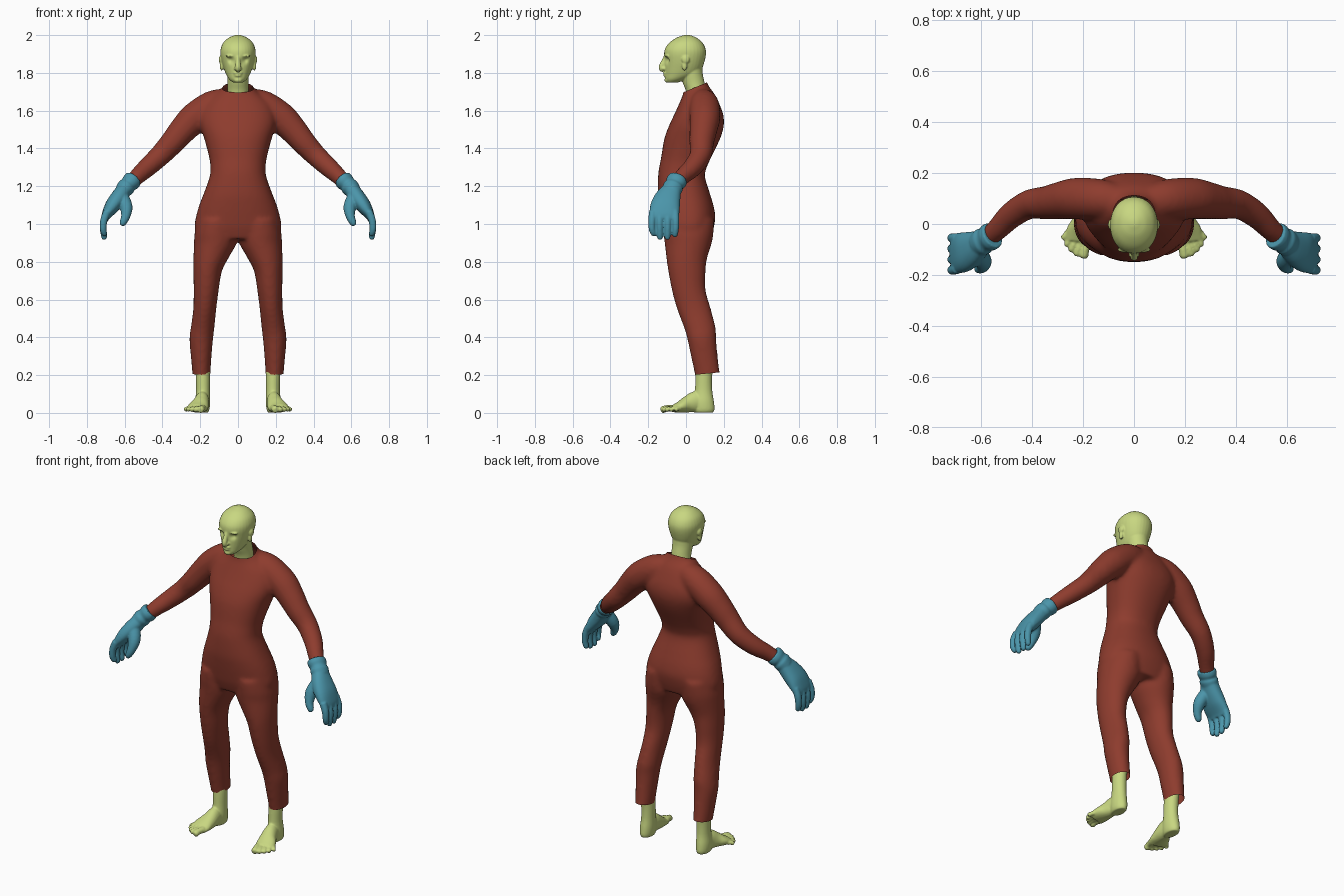
import bpy, bmesh, math
from mathutils import Vector

X, Y = Vector((1, 0, 0)), Vector((0, 1, 0))


def smooth_rows(rows, steps=4):
    """Catmull-Rom interpolation of section rows."""
    rows = [tuple(r) for r in rows]
    p = [rows[0]] + rows + [rows[-1]]
    out = []
    for i in range(1, len(p) - 2):
        for k in range(steps):
            t = k / steps
            out.append(tuple(
                0.5 * (2 * b + (c - a) * t + (2 * a - 5 * b + 4 * c - d) * t * t
                       + (3 * b - a - 3 * c + d) * t ** 3)
                for a, b, c, d in zip(p[i - 1], p[i], p[i + 1], p[i + 2])))
    return out + [rows[-1]]


def loft(bm, rows, side=1, ref=None, e=2.0, n=32):
    """Closed loft of (x, y, z, ra, rb) sections; horizontal unless ref is given."""
    rows = smooth_rows(rows)
    cs = [Vector(r[:3]) for r in rows]
    rings = []
    for i, r in enumerate(rows):
        u, v = X, Y
        if ref:
            t = (cs[min(i + 1, len(cs) - 1)] - cs[max(i - 1, 0)]).normalized()
            u = (ref - t * ref.dot(t)).normalized()
            v = t.cross(u)
        ring = []
        for k in range(n):
            a = 2 * math.pi * k / n
            c, s = math.cos(a), math.sin(a)
            q = (cs[i] + u * r[3] * math.copysign(abs(c) ** (2 / e), c)
                 + v * r[4] * math.copysign(abs(s) ** (2 / e), s))
            ring.append(bm.verts.new((q.x * side, q.y, q.z)))
        rings.append(ring)
    for a, b in zip(rings, rings[1:]):
        for k in range(n):
            bm.faces.new((a[k], a[(k + 1) % n], b[(k + 1) % n], b[k]))
    bm.faces.new(rings[0][::-1])
    bm.faces.new(rings[-1])


def span(rows, x=0):
    """(z, half width, front y, back y) -> loft rows."""
    return [(x, (f + b) / 2, z, w, (b - f) / 2) for z, w, f, b in rows]


def tube(bm, rows, side=1, ref=Y):
    """Round limb through (x, y, z, radius) rows."""
    loft(bm, [(*r, r[3]) for r in rows], side, ref, n=20)


def blob(bm, c, r):
    """Ellipsoid."""
    res = bmesh.ops.create_uvsphere(bm, u_segments=20, v_segments=12, radius=1)
    for v in res["verts"]:
        v.co = Vector([c[i] + v.co[i] * r[i] for i in range(3)])


def finish(name, bm, color, voxel, iterations, cuts=(), dents=()):
    """Fuse the lofts into one smooth skin, then trim and dent it."""
    bmesh.ops.recalc_face_normals(bm, faces=bm.faces)
    me = bpy.data.meshes.new(name)
    bm.to_mesh(me)
    bm.free()
    ob = bpy.data.objects.new(name, me)
    bpy.context.collection.objects.link(ob)
    m = ob.modifiers.new("fuse", "REMESH")
    m.mode = "VOXEL"
    m.voxel_size = voxel
    m = ob.modifiers.new("soften", "SMOOTH")
    m.factor = 0.5
    m.iterations = iterations
    dg = bpy.context.evaluated_depsgraph_get()
    skin = bpy.data.meshes.new_from_object(ob.evaluated_get(dg))
    ob.modifiers.clear()
    ob.data = skin
    bm = bmesh.new()
    bm.from_mesh(skin)
    for co, no in cuts:
        bmesh.ops.bisect_plane(bm, geom=bm.verts[:] + bm.edges[:] + bm.faces[:],
                               plane_co=co, plane_no=no, clear_outer=True)
    for v in bm.verts:
        for c, size, depth in dents:
            v.co.y += depth * math.exp(-(v.co - Vector(c)).length_squared / size ** 2)
        v.co.z = max(v.co.z, 0)
    for f in bm.faces:
        f.smooth = True
    bm.to_mesh(skin)
    bm.free()
    mat = bpy.data.materials.new(name + "_colour")
    mat.diffuse_color = (*color, 1)
    skin.materials.clear()
    skin.materials.append(mat)


RED, GREEN, BLUE = (0.27, 0.045, 0.027), (0.58, 0.68, 0.22), (0.07, 0.30, 0.40)

# body suit: torso, legs, shoulders and sleeves
bm = bmesh.new()
loft(bm, span([
    (0.92, .205, -.10, .13), (0.98, .23, -.12, .147), (1.04, .222, -.132, .155),
    (1.10, .205, -.142, .145), (1.16, .182, -.149, .127), (1.25, .15, -.148, .10),
    (1.30, .146, -.142, .11), (1.35, .152, -.132, .132), (1.45, .178, -.115, .18),
    (1.52, .20, -.09, .20), (1.58, .20, -.062, .197), (1.64, .17, -.035, .175),
    (1.69, .115, -.015, .15), (1.73, .078, -.012, .12), (1.77, .068, -.015, .106),
    (1.82, .066, -.015, .10)]), e=2.25, n=48)
leg = [  # z, inner x, outer x, front y, back y
    (1.02, .01, .215, -.125, .15), (.95, .005, .23, -.12, .145), (.90, .006, .233, -.113, .137),
    (.82, .05, .236, -.104, .112), (.75, .085, .236, -.094, .104), (.65, .102, .235, -.075, .104),
    (.55, .115, .237, -.048, .132), (.45, .125, .25, -.01, .157), (.39, .132, .257, .007, .16),
    (.30, .14, .25, .026, .168), (.20, .146, .241, .047, .18), (.12, .148, .238, .055, .185)]
leg_rows = [((a + b) / 2, (f + k) / 2, z, (b - a) / 2, (k - f) / 2) for z, a, b, f, k in leg]
arm = [(.05, .09, 1.66, .06), (.13, .097, 1.63, .079), (.225, .10, 1.565, .082),
       (.29, .092, 1.50, .074), (.345, .083, 1.435, .066), (.41, .077, 1.365, .058),
       (.48, .035, 1.30, .052), (.535, -.02, 1.25, .044), (.575, -.055, 1.21, .038)]
for s in (1, -1):
    loft(bm, leg_rows, s)
    tube(bm, arm, s)
finish("body_suit", bm, RED, 0.011, 8, cuts=[
    ((0, .10, .207), (0, .1, -1)),      # open trouser hems
    ((0, .10, 1.745), (0, -.42, 1))])   # open collar

# head with neck, nose, lips, brows and ears
bm = bmesh.new()
loft(bm, span([(1.62, .055, .01, .11), (1.70, .056, 0, .106), (1.75, .055, -.018, .098),
               (1.80, .058, -.03, .088), (1.86, .06, -.02, .085)]))
loft(bm, span([
    (1.748, .025, -.10, -.045), (1.765, .046, -.109, .0), (1.79, .062, -.111, .055),
    (1.82, .074, -.112, .083), (1.86, .086, -.113, .098), (1.90, .093, -.116, .106),
    (1.93, .091, -.110, .103), (1.96, .078, -.088, .087), (1.985, .051, -.052, .058),
    (1.997, .024, -.02, .03), (2.001, .008, -.005, .012)]), e=2.1)
tube(bm, [(0, -.108, 1.888, .010), (0, -.118, 1.862, .012), (0, -.128, 1.838, .015),
          (0, -.128, 1.822, .015), (0, -.118, 1.815, .012)], ref=X)
blob(bm, (0, -.109, 1.799), (.024, .011, .007))
blob(bm, (0, -.108, 1.786), (.020, .012, .007))
blob(bm, (0, -.100, 1.762), (.022, .014, .014))
for s in (1, -1):
    blob(bm, (s * .037, -.100, 1.889), (.028, .014, .008))
    blob(bm, (s * .012, -.118, 1.823), (.010, .012, .009))
    blob(bm, (s * .091, -.002, 1.870), (.011, .021, .022))
    blob(bm, (s * .087, -.008, 1.838), (.010, .014, .026))
finish("head", bm, GREEN, 0.0045, 4,
       dents=[((s * .037, -.103, 1.868), .017, .013) for s in (1, -1)])

# gloves: cuff, palm, fingers and thumb
bm = bmesh.new()
for s in (1, -1):
    loft(bm, [(.553, -.043, 1.238, .053, .048), (.568, -.053, 1.222, .055, .049),
              (.582, -.062, 1.208, .048, .043), (.592, -.068, 1.196, .054, .048),
              (.612, -.08, 1.172, .05, .042)], s, Y)
    loft(bm, [(.60, -.072, 1.185, .05, .04), (.632, -.095, 1.14, .068, .043),
              (.665, -.110, 1.095, .078, .040), (.695, -.115, 1.05, .078, .027),
              (.705, -.117, 1.025, .068, .019)], s, Y, e=2.3)
    for base, mid, tip, z in ((-.175, -.180, -.172, .937), (-.135, -.139, -.138, .918),
                              (-.095, -.097, -.098, .918), (-.058, -.055, -.058, .932)):
        tube(bm, [(.692, base, 1.065, .021), (.710, mid, 1.02, .0195),
                  (.714, mid, .975, .0175), (.708, tip, z + .012, .015),
                  (.704, tip, z, .009)], s)
    tube(bm, [(.615, -.115, 1.145, .036), (.592, -.145, 1.09, .034),
              (.595, -.168, 1.04, .024), (.610, -.176, 1.005, .018),
              (.616, -.176, .992, .010)], s)
finish("gloves", bm, BLUE, 0.005, 4)

# bare feet: ankle, instep and five toes
bm = bmesh.new()
for s in (1, -1):
    loft(bm, [(.19, .105, .30, .038, .046), (.186, .095, .20, .038, .044),
              (.185, .093, .12, .037, .046), (.187, .092, .06, .040, .056),
              (.188, .094, .02, .037, .057), (.188, .094, .002, .030, .050)], s)
    loft(bm, [(.188, .12, .034, .030, .032), (.189, .06, .058, .036, .056),
              (.197, .01, .046, .045, .045), (.21, -.03, .032, .055, .031),
              (.217, -.065, .022, .054, .021)], s, X)
    for i, (bx, by, tx, ty, r) in enumerate((
            (.185, -.07, .200, -.133, .019), (.208, -.07, .227, -.125, .014),
            (.228, -.062, .249, -.108, .013), (.246, -.05, .267, -.086, .0125),
            (.258, -.03, .280, -.058, .012))):
        tube(bm, [(bx, by, .024, r), ((bx + tx) / 2, (by + ty) / 2, .024, r * .9),
                  (bx * .15 + tx * .85, by * .15 + ty * .85, .017, r), (tx, ty, .014, r * .6)],
             s, X)
finish("feet", bm, GREEN, 0.005, 3)
